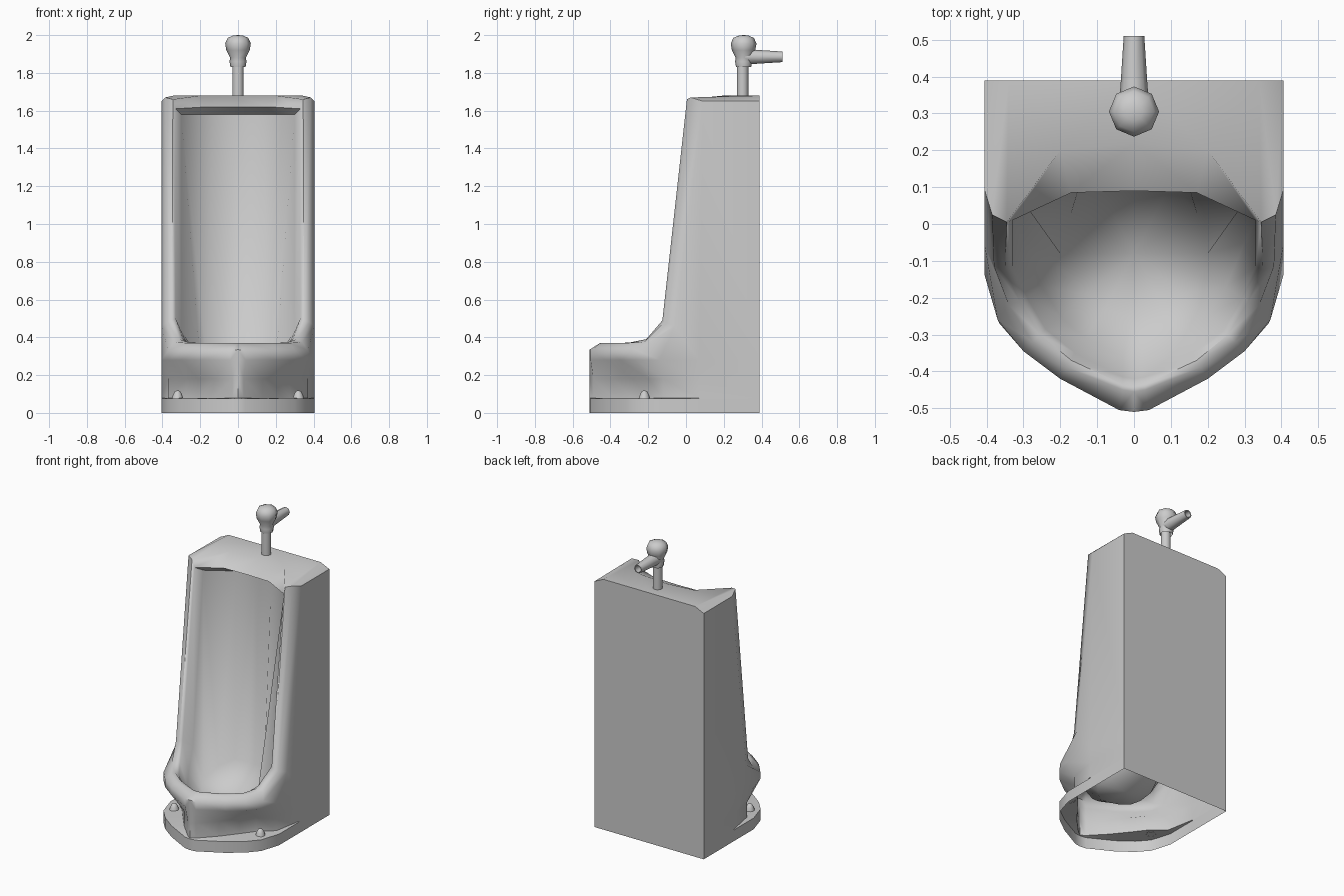
import bpy, bmesh, math
from mathutils import Matrix, Vector

if "Cube" in bpy.data.objects:
    bpy.data.objects.remove(bpy.data.objects["Cube"])


def finish(name, bm, angle=50, mirror=False):
    bmesh.ops.recalc_face_normals(bm, faces=bm.faces)
    me = bpy.data.meshes.new(name)
    bm.to_mesh(me)
    bm.free()
    ob = bpy.data.objects.new(name, me)
    bpy.context.collection.objects.link(ob)
    bpy.ops.object.select_all(action='DESELECT')
    ob.select_set(True)
    bpy.context.view_layer.objects.active = ob
    if mirror:
        m = ob.modifiers.new("mirror", 'MIRROR')
        m.use_clip = True
        m.merge_threshold = 0.001
        bpy.ops.object.modifier_apply(modifier=m.name)
    bpy.ops.object.shade_smooth_by_angle(angle=math.radians(angle))
    return ob


def lathe(name, profile, matrix, sides=8, angle=50):
    """Revolve (radius, height) pairs; a zero radius closes the end."""
    bm = bmesh.new()
    rings = []
    for r, h in profile:
        n = 1 if r == 0 else sides
        rings.append([bm.verts.new(matrix @ Vector((
            r * math.cos(2 * math.pi * i / sides),
            r * math.sin(2 * math.pi * i / sides), h))) for i in range(n)])
    for a, b in zip(rings, rings[1:]):
        for i in range(sides):
            j = (i + 1) % sides
            if len(b) == 1:
                bm.faces.new((a[i], a[j], b[0]))
            else:
                bm.faces.new((a[i], a[j], b[j], b[i]))
    return finish(name, bm, angle)


def flat(outline, z):
    return [(x, y, z) for x, y in outline]


# Half outlines seen from above, back centre round to the nose
outline = [(0, .39), (.405, .39), (.405, .07), (.405, -.14), (.365, -.27),
           (.30, -.345), (.20, -.42), (.04, -.505), (0, -.51)]
recess = [(0, .39), (.405, .39), (.405, .07), (.37, -.12), (.275, -.20),
          (.21, -.285), (.13, -.385), (.03, -.49), (0, -.51)]

# Upper edge of the outer wall: tall at the back, low at the nose
side = [(0, .39, 1.65), (.405, .39, 1.65), (.405, .09, 1.65),
        (.405, -.06, .46), (.37, -.26, .33), (.30, -.345, .33),
        (.20, -.42, .33), (.04, -.505, .33), (0, -.51, .335)]
crest = [(0, .39, 1.68), (.34, .39, 1.68), (.385, .025, 1.67),
         (.38, -.115, .48), (.34, -.22, .375), (.275, -.32, .37),
         (.18, -.39, .37), (.03, -.45, .37), (0, -.455, .37)]
inner_crest = [(0, .22, 1.68), (.20, .20, 1.68), (.345, .005, 1.66),
               (.35, -.125, .49), (.31, -.21, .39), (.255, -.30, .372),
               (.17, -.37, .37), (.03, -.435, .368), (0, -.44, .368)]
# Opening edge, cavity wall and bowl floor
rim = [(0, .09, 1.62), (.17, .085, 1.62), (.33, .01, 1.61),
       (.33, -.115, .50), (.29, -.20, .39), (.24, -.285, .35),
       (.16, -.35, .34), (.03, -.415, .34), (0, -.42, .34)]
cavity = [(0, .17, 1.58), (.13, .165, 1.58), (.30, .06, 1.58),
          (.30, -.05, .44), (.25, -.17, .32), (.20, -.25, .27),
          (.13, -.31, .26), (.03, -.36, .26), (0, -.365, .26)]
floor = [(0, .12, .35), (.10, .11, .35), (.17, .03, .31),
         (.20, -.08, .26), (.17, -.14, .22), (.13, -.19, .20),
         (.08, -.23, .20), (.02, -.25, .20), (0, -.25, .20)]

# Porcelain body: loft through the loops, bottom left open
loops = [flat(outline, 0), flat(outline, .075), flat(recess, .08),
         flat(recess, .18), flat(outline, .28), side, crest, inner_crest,
         rim, cavity, floor]
bm = bmesh.new()
rows = [[bm.verts.new(p) for p in loop] for loop in loops]
for a, b in zip(rows, rows[1:]):
    for i in range(len(a) - 1):
        bm.faces.new((a[i], a[i + 1], b[i + 1], b[i]))
drain = bm.verts.new((0, -.08, .19))
for u, v in zip(rows[-1], rows[-1][1:]):
    bm.faces.new((u, v, drain))
finish("urinal_body", bm, 50, mirror=True)

# Bolt caps on the foot ledge
for s, label in ((-1, "left"), (1, "right")):
    lathe("bolt_cap_" + label,
          [(.03, 0), (.024, .02), (.014, .038), (0, .044)],
          Matrix.Translation((s * .32, -.22, .076)))

# Flush pipe, valve head and rear supply pipe
lathe("flush_pipe", [(.03, 1.6), (.03, 1.84)], Matrix.Translation((0, .30, 0)), 12)
lathe("valve_head",
      [(0, 1.825), (.04, 1.83), (.045, 1.86), (.042, 1.88), (.062, 1.92),
       (.068, 1.955), (.055, 1.985), (.025, 1.998), (0, 2.0)][1:],
      Matrix.Translation((0, .305, 0)))
lathe("supply_pipe", [(.042, 0), (.036, .08), (.028, .205), (.022, .205), (.022, .12), (0, .12)],
      Matrix.Translation((0, .305, 1.885)) @ Matrix.Rotation(-math.pi / 2, 4, 'X'))
